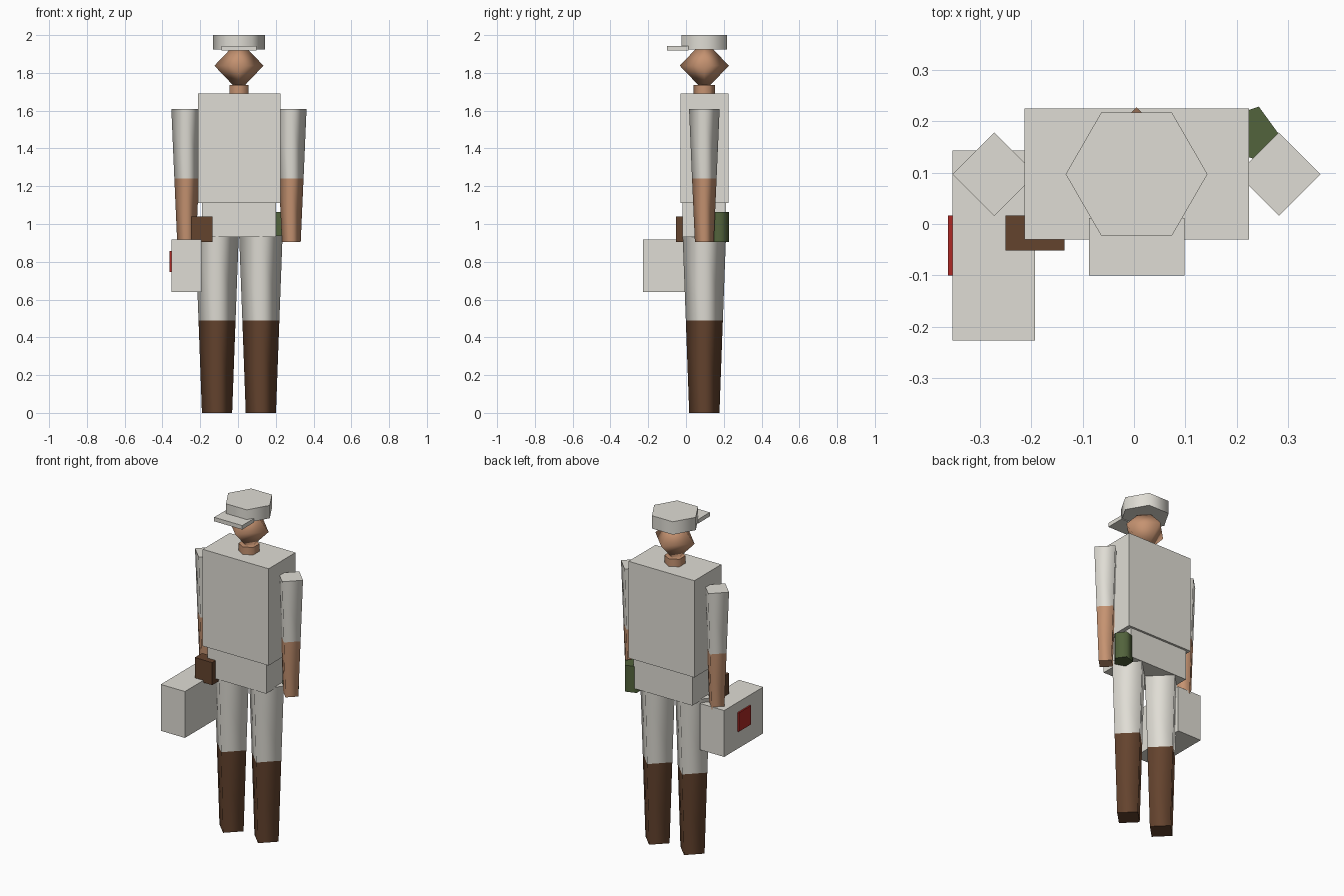
import bpy
import bmesh
from math import pi, radians
from mathutils import Matrix

cube = bpy.data.objects.get("Cube")
if cube:
    bpy.data.objects.remove(cube, do_unlink=True)


def material(name, rgb):
    m = bpy.data.materials.new(name)
    m.use_nodes = True
    m.diffuse_color = (*rgb, 1)
    m.node_tree.nodes["Principled BSDF"].inputs["Base Color"].default_value = (*rgb, 1)
    return m


WHITE = material("off_white_cloth", (0.74, 0.72, 0.66))
SKIN = material("skin", (0.56, 0.29, 0.165))
BROWN = material("brown_leather", (0.127, 0.056, 0.027))
GREEN = material("olive_green", (0.085, 0.125, 0.045))
RED = material("red", (0.42, 0.022, 0.018))

MID_X, MID_Y = 0.005, 0.097


def finish(name, bm, mat):
    mesh = bpy.data.meshes.new(name)
    bm.to_mesh(mesh)
    bm.free()
    mesh.materials.append(mat)
    obj = bpy.data.objects.new(name, mesh)
    bpy.context.collection.objects.link(obj)
    return obj


def box(name, xs, ys, zs, mat):
    """Box given by its extent on each axis."""
    bm = bmesh.new()
    spans = (xs, ys, zs)
    centre = [(a + b) / 2 for a, b in spans]
    size = [b - a for a, b in spans]
    bmesh.ops.create_cube(bm, size=1, matrix=Matrix.Translation(centre) @ Matrix.Diagonal((*size, 1)))
    return finish(name, bm, mat)


def tube(name, x, y, zs, radii, sides, mat, turn=0):
    """Tapered prism with smooth sides and flat caps, first corner on +x plus turn."""
    bm = bmesh.new()
    place = Matrix.Translation((x, y, sum(zs) / 2)) @ Matrix.Rotation(turn, 4, "Z")
    # Blender's cone puts its first corner on +y
    place = place @ Matrix.Rotation(-pi / 2, 4, "Z")
    bmesh.ops.create_cone(bm, cap_ends=True, segments=sides, radius1=radii[0], radius2=radii[1],
                          depth=zs[1] - zs[0], matrix=place)
    bm.normal_update()
    for f in bm.faces:
        f.smooth = abs(f.normal.z) < 0.9
    return finish(name, bm, mat)


# Legs with boots and arms with sleeves, one of each per side
for side, s in (("left", 1), ("right", -1)):
    leg_x = MID_X + s * 0.116
    tube(side + "_boot", leg_x, MID_Y, (0, 0.49), (0.08, 0.098), 4, BROWN)
    tube(side + "_trouser_leg", leg_x, MID_Y, (0.49, 0.94), (0.098, 0.115), 4, WHITE)
    arm_x = MID_X + s * 0.277
    tube(side + "_forearm", arm_x, MID_Y, (0.905, 1.24), (0.05, 0.065), 4, SKIN)
    tube(side + "_sleeve", arm_x, MID_Y, (1.24, 1.61), (0.065, 0.081), 4, WHITE)

# Trunk
box("hips", (-0.19, 0.20), (-0.018, 0.212), (0.93, 1.11), WHITE)
box("torso", (-0.213, 0.224), (-0.03, 0.225), (1.11, 1.69), WHITE)

# Neck and head
tube("neck", MID_X, MID_Y, (1.69, 1.735), (0.057, 0.057), 6, SKIN, radians(30))
bm = bmesh.new()
bmesh.ops.create_uvsphere(bm, u_segments=4, v_segments=2, radius=1,
                          matrix=Matrix.Translation((MID_X, MID_Y, 1.838)) @ Matrix.Diagonal((0.13, 0.13, 0.136, 1)))
for f in bm.faces:
    f.smooth = True
finish("head", bm, SKIN)

# Cap
tube("cap", MID_X, MID_Y, (1.923, 2.0), (0.138, 0.138), 6, WHITE)
box("cap_brim", (-0.088, 0.098), (-0.10, 0.012), (1.918, 1.942), WHITE)

# Belt gear
box("belt_pouch", (-0.25, -0.135), (-0.052, 0.017), (0.905, 1.04), BROWN)
tube("canteen", 0.226, 0.176, (0.905, 1.063), (0.055, 0.055), 5, GREEN)

# Carried case with its red badge
box("case", (-0.353, -0.193), (-0.227, 0.143), (0.64, 0.918), WHITE)
box("case_badge", (-0.362, -0.353), (-0.10, 0.017), (0.745, 0.858), RED)
